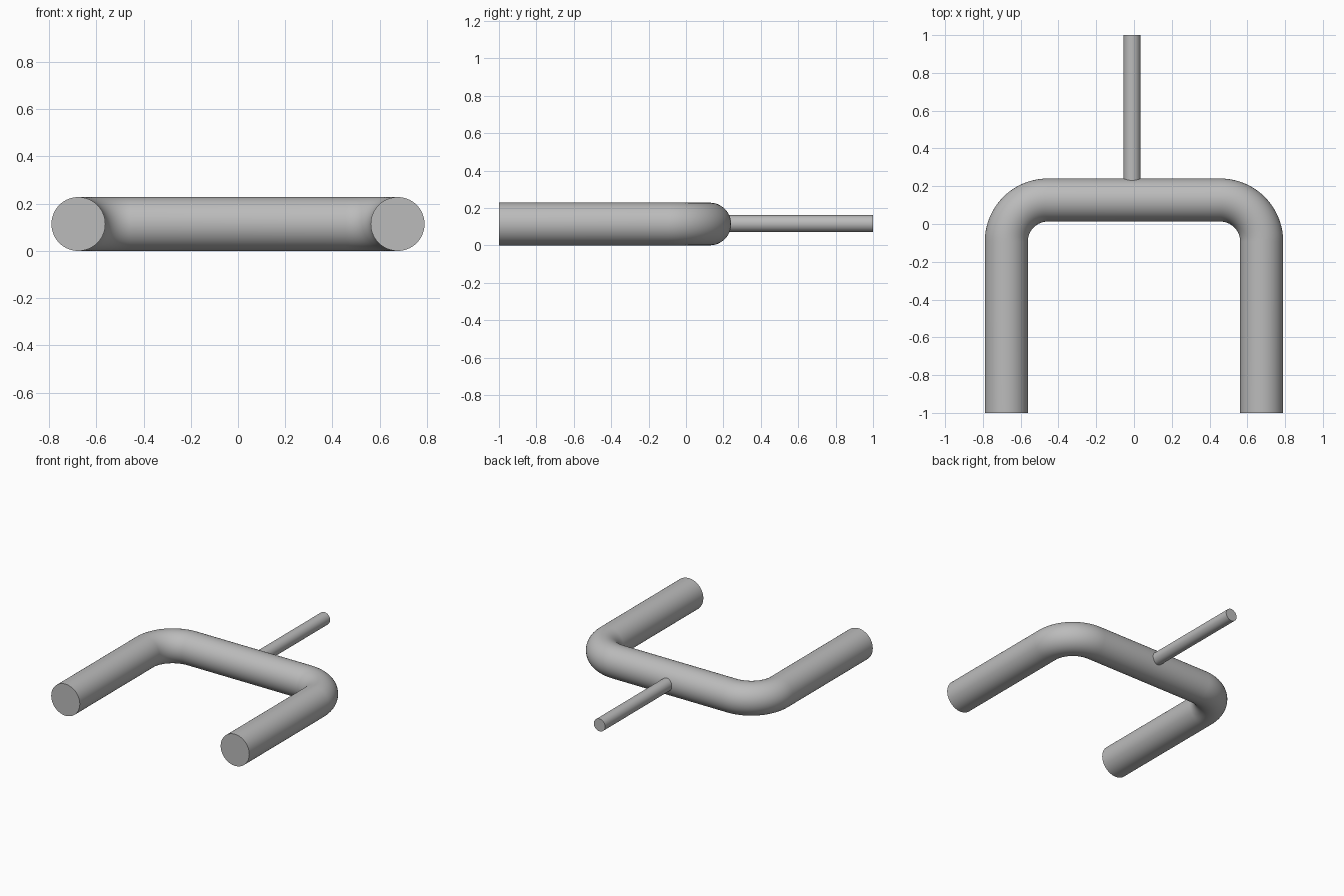
import bpy, bmesh, math
from mathutils import Vector

cube = bpy.data.objects.get("Cube")
if cube:
    bpy.data.objects.remove(cube, do_unlink=True)

grey = bpy.data.materials.new("grey metal")
grey.use_nodes = True
colour = (0.5, 0.5, 0.5, 1)
grey.diffuse_color = colour
grey.node_tree.nodes["Principled BSDF"].inputs["Base Color"].default_value = colour

TUBE_R = 0.114
LEG_X = 0.676
BAR_Y = 0.127
BEND_R = 0.22


def sweep(name, path, radius, sides):
    """Round tube with flat ends along a path lying in a horizontal plane."""
    bm = bmesh.new()
    rings = []
    for i, p in enumerate(path):
        along = (path[min(i + 1, len(path) - 1)] - path[max(i - 1, 0)]).normalized()
        across = along.cross(Vector((0, 0, 1)))
        ring = []
        for k in range(sides):
            a = math.tau * k / sides
            offset = across * math.cos(a) + Vector((0, 0, math.sin(a)))
            ring.append(bm.verts.new(p + offset * radius))
        rings.append(ring)
    for a, b in zip(rings, rings[1:]):
        for k in range(sides):
            n = (k + 1) % sides
            bm.faces.new((a[k], a[n], b[n], b[k]))
    bm.faces.new(rings[0])
    bm.faces.new(rings[-1])
    bmesh.ops.recalc_face_normals(bm, faces=bm.faces)
    mesh = bpy.data.meshes.new(name)
    bm.to_mesh(mesh)
    bm.free()
    mesh.materials.append(grey)
    obj = bpy.data.objects.new(name, mesh)
    bpy.context.collection.objects.link(obj)
    bpy.ops.object.select_all(action="DESELECT")
    obj.select_set(True)
    bpy.context.view_layer.objects.active = obj
    bpy.ops.object.shade_smooth_by_angle(angle=math.radians(35))
    return obj


# U-shaped tube: one leg and its bend, then the mirrored half
STEPS = 20
half = [Vector((-LEG_X, -1, TUBE_R))]
for i in range(STEPS + 1):
    t = math.pi / 2 * i / STEPS
    half.append(Vector((-LEG_X + BEND_R * (1 - math.cos(t)),
                        BAR_Y - BEND_R * (1 - math.sin(t)), TUBE_R)))
mirrored = [Vector((-p.x, p.y, p.z)) for p in reversed(half)]
sweep("fork_tube", half + mirrored, TUBE_R, 64)

# Thin rod at the back of the crossbar
sweep("rear_rod", [Vector((-0.01, 0.2, 0.116)), Vector((-0.01, 1, 0.116))], 0.045, 48)
